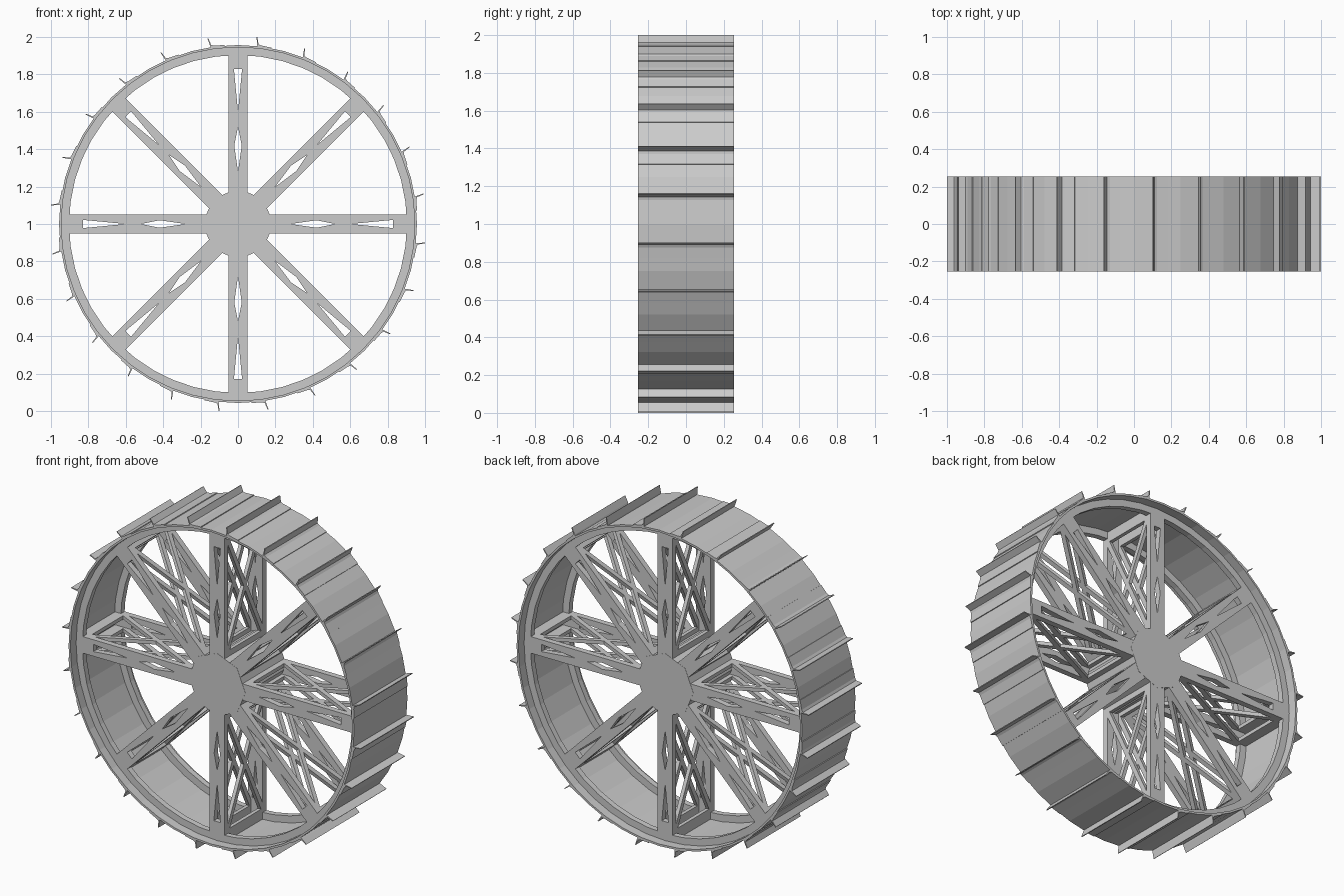
import bpy, bmesh, math
from mathutils import Matrix

cube = bpy.data.objects.get("Cube")
if cube:
    bpy.data.objects.remove(cube, do_unlink=True)

HALF = 0.255      # half width of the wheel
FACE = 0.2        # distance of the recessed spoke faces from the middle
PLATE = 0.035     # thickness of the face plates
RIM = 0.957       # outer radius
ARM = 0.05        # half width of a spoke
SHEET = 0.011     # half thickness of the truss sheets
UPRIGHT = Matrix.Rotation(math.pi / 2, 4, 'X')

metal = bpy.data.materials.new("grey_metal")
metal.use_nodes = True
metal.diffuse_color = (0.6, 0.6, 0.6, 1)
metal.node_tree.nodes["Principled BSDF"].inputs["Base Color"].default_value = (0.6, 0.6, 0.6, 1)


def plate(bm, loops, half, matrix):
    """Add a flat sheet to bm: first loop is the outline, the rest are holes."""
    curve = bpy.data.curves.new("outline", 'CURVE')
    curve.dimensions, curve.fill_mode, curve.extrude = '2D', 'BOTH', half
    for loop in loops:
        spline = curve.splines.new('POLY')
        spline.points.add(len(loop) - 1)
        for point, (x, y) in zip(spline.points, loop):
            point.co = (x, y, 0, 1)
        spline.use_cyclic_u = True
    helper = bpy.data.objects.new("outline", curve)
    mesh = bpy.data.meshes.new_from_object(helper)
    mesh.transform(matrix)
    bm.from_mesh(mesh)
    bpy.data.objects.remove(helper)
    bpy.data.curves.remove(curve)
    bpy.data.meshes.remove(mesh)


def finish(bm, name):
    bmesh.ops.remove_doubles(bm, verts=bm.verts, dist=0.0001)
    bmesh.ops.recalc_face_normals(bm, faces=bm.faces)
    for face in bm.faces:
        face.smooth = False
        face.material_index = 0
    mesh = bpy.data.meshes.new(name)
    bm.to_mesh(mesh)
    bm.free()
    mesh.materials.clear()
    mesh.materials.append(metal)
    return mesh


def place(name, mesh, angle=0.0):
    obj = bpy.data.objects.new(name, mesh)
    obj.matrix_world = Matrix.Translation((0, 0, 1)) @ Matrix.Rotation(angle, 4, 'Y')
    bpy.context.collection.objects.link(obj)


# Rim: thin tread with two recessed inner flanges
bm = bmesh.new()
wall, inner, back = 0.945, 0.903, FACE - PLATE
section = [(RIM, -HALF), (RIM, HALF), (wall, HALF), (wall, FACE), (inner, FACE), (inner, back),
           (wall, back), (wall, -back), (inner, -back), (inner, -FACE), (wall, -FACE), (wall, -HALF)]
verts = [bm.verts.new((r, y, 0)) for r, y in section]
edges = [bm.edges.new((verts[i - 1], verts[i])) for i in range(len(verts))]
bmesh.ops.spin(bm, geom=verts + edges, cent=(0, 0, 0), axis=(0, 1, 0),
               angle=math.tau, steps=48, use_merge=True)
place("rim", finish(bm, "rim"))

# Hub: eight-sided drum with corners on the spokes
bm = bmesh.new()
corners = [(0.19 * math.cos(k * math.pi / 4), 0.19 * math.sin(k * math.pi / 4)) for k in range(8)]
plate(bm, [corners], FACE + 0.001, UPRIGHT)
place("hub", finish(bm, "hub"))

# Spoke: box girder with cross-braced sides and slotted faces
bm = bmesh.new()
start, end = 0.12, 0.94
mid, a, b = 0.54, 0.335, FACE - PLATE
slope = math.atan2(b, a)
gap_r, gap_y = 0.014 / math.sin(slope), 0.014 / math.cos(slope)
holes = []
for s in (-1, 1):
    holes.append([(mid + s * a, -b + gap_y), (mid + s * a, b - gap_y), (mid + s * gap_r, 0)])
    holes.append([(mid - a + gap_r, s * b), (mid + a - gap_r, s * b), (mid, s * gap_y)])
side = [(start, -FACE), (end, -FACE), (end, FACE), (start, FACE)]
for s in (-1, 1):
    plate(bm, [side] + holes, SHEET, Matrix.Translation((0, 0, s * (ARM - SHEET))))

face = [(start, -ARM), (end, -ARM), (end, ARM), (start, ARM)]
slots = [[(0.83, -0.022), (0.83, 0.022), (0.6, 0)],
         [(0.28, 0), (0.42, -0.02), (0.52, 0), (0.42, 0.02)]]
for s in (-1, 1):
    plate(bm, [face] + slots, PLATE / 2,
          Matrix.Translation((0, s * (FACE - PLATE / 2), 0)) @ UPRIGHT)
spoke = finish(bm, "spoke")
for k in range(8):
    place(f"spoke_{k + 1}", spoke, k * math.pi / 4)

# Cleats: bent strips with a foot lying on the rim
bm = bmesh.new()
profile = [(0.085, 0.948), (0.085, 0.956), (0.03, 0.962), (0.015, 0.968),
           (0.006, 1.005), (0.001, 1.005), (0.008, 0.964), (0.012, 0.95)]
plate(bm, [profile], HALF, UPRIGHT)
cleat = finish(bm, "cleat")
for k in range(24):
    place(f"cleat_{k + 1}", cleat, math.radians(5.6 + 15 * k))
